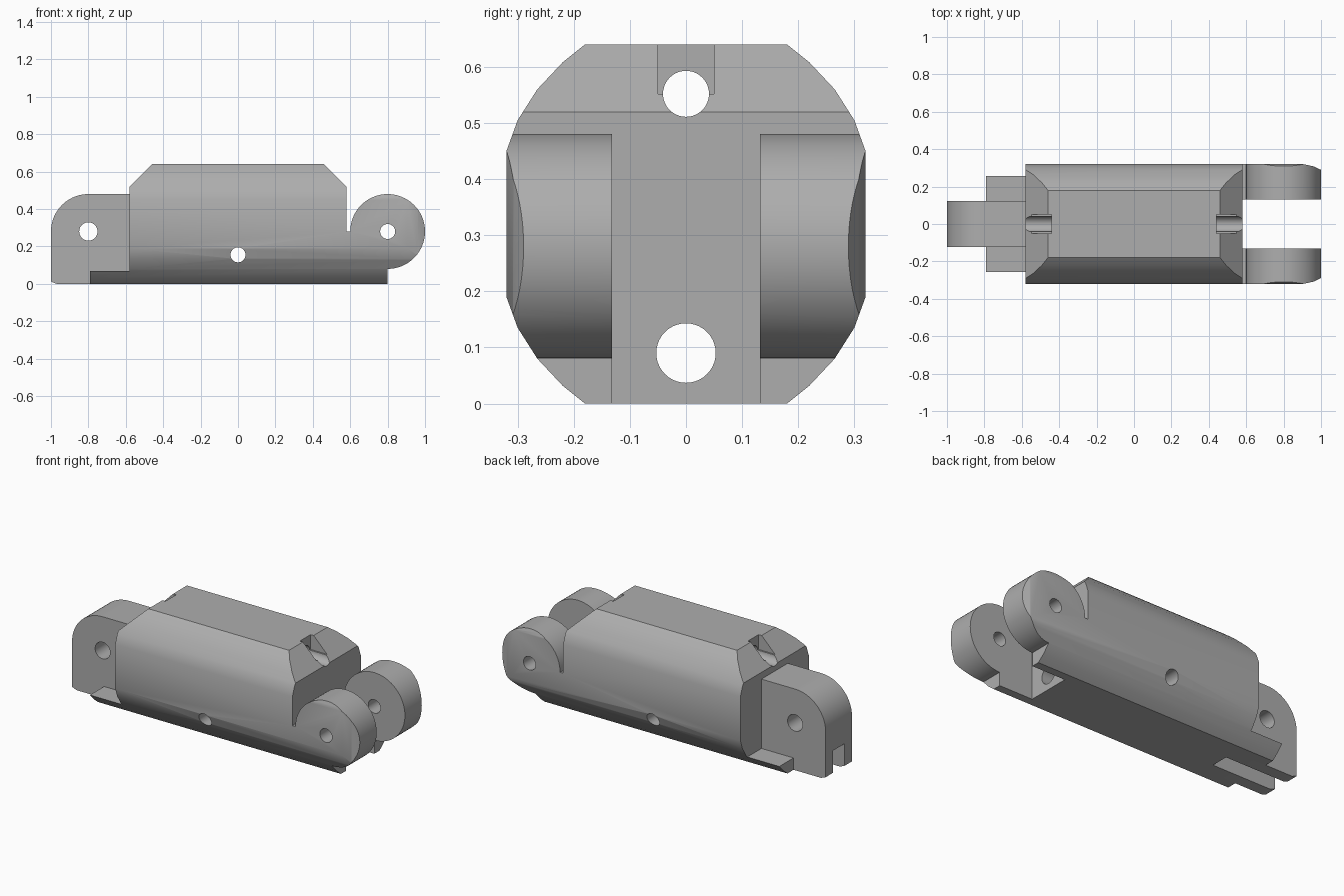
import bpy, bmesh, math
from mathutils import Vector

cube = bpy.data.objects.get("Cube")
if cube:
    bpy.data.objects.remove(cube, do_unlink=True)

grey = bpy.data.materials.new("plain grey")
grey.use_nodes = True
colour = (0.42, 0.42, 0.42, 1)
grey.diffuse_color = colour
grey.node_tree.nodes["Principled BSDF"].inputs["Base Color"].default_value = colour


def prism(name, points, axis, start, end):
    """Extrude a 2D outline along x (points y,z), y (points x,z) or z (points x,y)."""
    place = {"x": lambda a, b: (start, a, b),
             "y": lambda a, b: (a, start, b),
             "z": lambda a, b: (a, b, start)}[axis]
    bm = bmesh.new()
    face = bm.faces.new([bm.verts.new(place(a, b)) for a, b in points])
    new = bmesh.ops.extrude_face_region(bm, geom=[face])["geom"]
    shift = Vector([(end - start) * (axis == k) for k in "xyz"])
    bmesh.ops.translate(bm, vec=shift, verts=[g for g in new if isinstance(g, bmesh.types.BMVert)])
    bmesh.ops.recalc_face_normals(bm, faces=bm.faces)
    mesh = bpy.data.meshes.new(name)
    bm.to_mesh(mesh)
    bm.free()
    mesh.materials.append(grey)
    obj = bpy.data.objects.new(name, mesh)
    bpy.context.collection.objects.link(obj)
    return obj


def arc(cx, cz, r, a0, a1, n):
    steps = [math.radians(a0 + (a1 - a0) * i / n) for i in range(n + 1)]
    return [(cx + r * math.cos(t), cz + r * math.sin(t)) for t in steps]


def circle(cx, cz, r):
    return arc(cx, cz, r, 0, 360, 40)[:-1]


def rect(a0, a1, b0, b1):
    return [(a0, b0), (a1, b0), (a1, b1), (a0, b1)]


def combine(obj, tool, operation="DIFFERENCE"):
    tool.hide_render = True
    mod = obj.modifiers.new("cut", "BOOLEAN")
    mod.operation = operation
    mod.solver = "EXACT"
    mod.object = tool
    bpy.context.view_layer.objects.active = obj
    bpy.ops.object.modifier_apply(modifier=mod.name)
    bpy.data.objects.remove(tool, do_unlink=True)


def smooth(obj):
    bpy.ops.object.select_all(action="DESELECT")
    obj.select_set(True)
    bpy.context.view_layer.objects.active = obj
    bpy.ops.object.shade_smooth_by_angle(angle=math.radians(28))


# Link body: barrel cross-section trimmed by the side outline
side = [(0.18, 0.64), (0.22, 0.608), (0.265, 0.56), (0.3, 0.505), (0.32, 0.45),
        (0.32, 0.19), (0.3, 0.135), (0.265, 0.08), (0.22, 0.032), (0.18, 0)]
body = prism("link_body", side + [(-y, z) for y, z in reversed(side)], "x", -0.79, 1.1)
outline = [(-0.8, -0.1), (0.8, -0.1)] + arc(0.8, 0.28, 0.2, -90, 180, 48)
outline += [(0.58, 0.28), (0.58, 0.52), (0.46, 0.64), (0.44, 0.7), (-0.44, 0.7),
            (-0.46, 0.64), (-0.58, 0.52), (-0.58, 0.07), (-0.8, 0.07)]
combine(body, prism("side_trim", outline, "y", -0.5, 0.5), "INTERSECT")

# Gaps between the two ears and around the tongue
combine(body, prism("ear_gap", rect(0.58, 1.2, -0.132, 0.132), "z", -0.1, 0.8))
combine(body, prism("tongue_gap", rect(-1, -0.58, -0.123, 0.123), "z", -0.1, 0.8))

# Tapered outer corners of the ears
for s in (1, -1):
    wedge = [(0.9, s * 0.321), (0.96, s * 0.308), (1.02, s * 0.28), (1.02, s * 0.4), (0.9, s * 0.4)]
    combine(body, prism("ear_taper", wedge, "z", -0.1, 0.8))

# Lengthwise holes, end notches and cross pin holes
combine(body, prism("lower_bore", circle(0, 0.09, 0.053), "x", -0.9, 0.9))
combine(body, prism("upper_bore", circle(0, 0.552, 0.041), "x", -0.9, 0.9))
for s in (1, -1):
    notch = rect(min(s * 0.44, s * 0.7), max(s * 0.44, s * 0.7), -0.05, 0.05)
    combine(body, prism("end_notch", notch, "z", 0.552, 0.8))
combine(body, prism("ear_pin_hole", circle(0.8, 0.28, 0.04), "y", -0.5, 0.5))
combine(body, prism("body_pin_hole", circle(0, 0.155, 0.04), "y", -0.5, 0.5))
smooth(body)

# Tongue with rounded top, pin hole and underside slot
shape = [(-0.58, 0), (-0.58, 0.48)] + arc(-0.8, 0.28, 0.2, 90, 180, 18) + [(-1, 0.012), (-0.97, 0)]
tongue = prism("tongue", shape, "y", -0.123, 0.123)
combine(tongue, prism("tongue_pin_hole", circle(-0.8, 0.28, 0.049), "y", -0.5, 0.5))
combine(tongue, prism("tongue_slot", rect(-1.1, -0.5, -0.053, 0.053), "z", -0.1, 0.143))
smooth(tongue)
